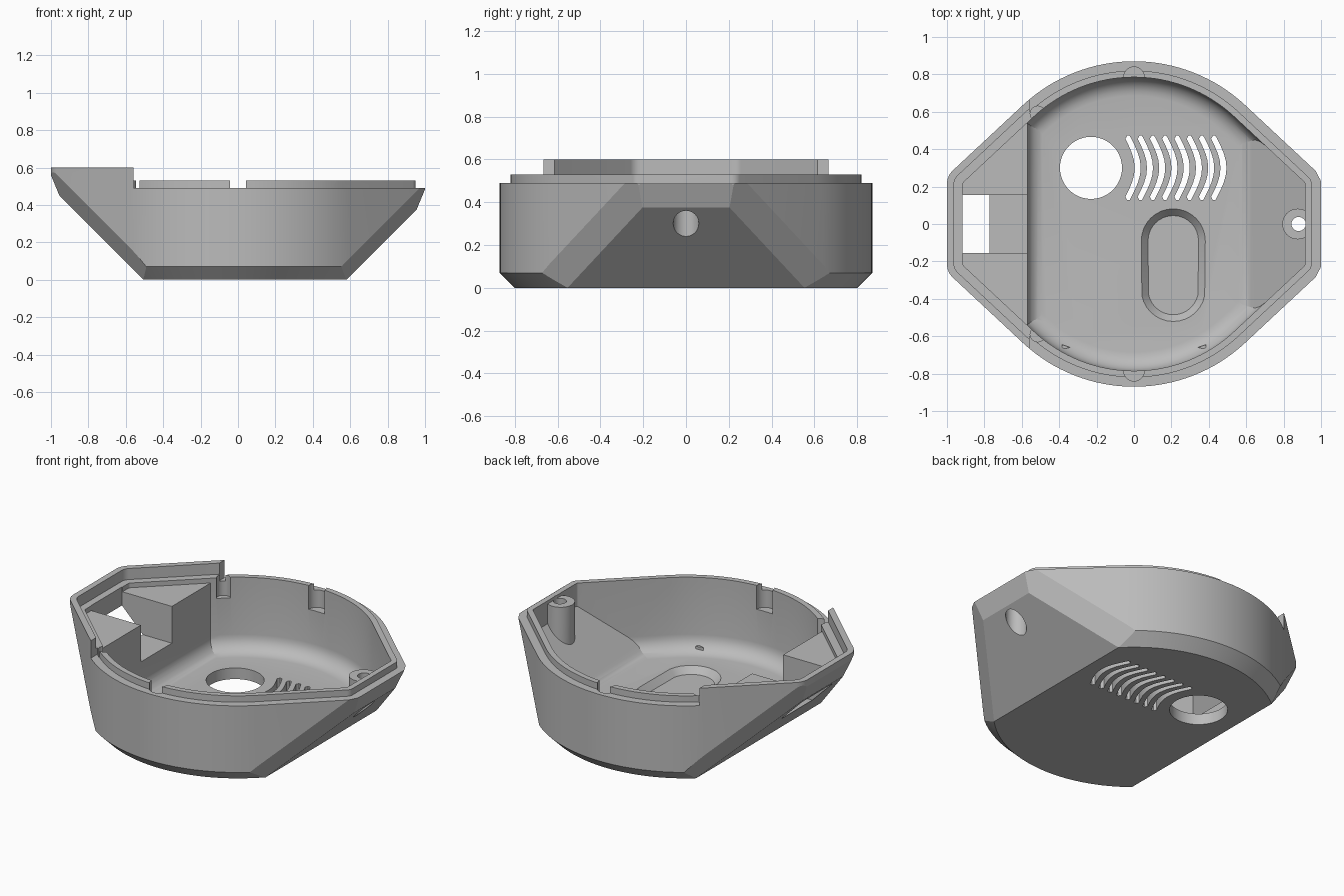
import bpy, bmesh
from math import sin, cos, radians, pi
from mathutils import Vector

if "Cube" in bpy.data.objects:
    bpy.data.objects.remove(bpy.data.objects["Cube"])

grey = bpy.data.materials.new("plain grey")
grey.use_nodes = True
grey.diffuse_color = (0.5, 0.5, 0.5, 1)
grey.node_tree.nodes["Principled BSDF"].inputs["Base Color"].default_value = (0.5, 0.5, 0.5, 1)

RADIUS, TANGENT, WALL = 0.87, 47, 0.085


def outline(d):
    """Plan of the housing, moved inward by d: round sides, tangents, blunt ends."""
    r, c = RADIUS - d, max(0.1 - d, 0.02)
    t = radians(TANGENT)
    cx = 1 - d - c
    cy = (r - c - cos(t) * cx) / sin(t)
    quarter = [(cx + c * cos(t * i / 6), cy + c * sin(t * i / 6)) for i in range(7)]
    for i in range(17):
        a = t + (pi / 2 - t) * i / 16
        quarter.append((r * cos(a), r * sin(a)))
    half = quarter + [(-x, y) for x, y in reversed(quarter[:-1])]
    return half + [(x, -y) for x, y in reversed(half)]


def circle(x, y, r, n=32):
    return [(x + r * cos(2 * pi * i / n), y + r * sin(2 * pi * i / n)) for i in range(n)]


def stadium(x, y, r, straight):
    return [(px, py + (straight if i < 17 else -straight))
            for i, (px, py) in enumerate(circle(x, y, r))]


def rect(x0, x1, y0, y1):
    return [(x0, y0), (x1, y0), (x1, y1), (x0, y1)]


def loft(name, rings, planes=()):
    """Solid through stacked rings, trimmed by planes given as (normal, offset)."""
    bm = bmesh.new()
    rows = [[bm.verts.new((x, y, z)) for x, y in pts] for pts, z in rings]
    n = len(rows[0])
    bm.faces.new(rows[0][::-1])
    bm.faces.new(rows[-1])
    for a, b in zip(rows, rows[1:]):
        for i in range(n):
            j = (i + 1) % n
            bm.faces.new((a[i], a[j], b[j], b[i]))
    for normal, offset in planes:
        nv = Vector(normal)
        bmesh.ops.bisect_plane(bm, geom=bm.verts[:] + bm.edges[:] + bm.faces[:], dist=1e-5,
                               plane_co=nv * offset / nv.length_squared,
                               plane_no=nv, clear_outer=True)
        bmesh.ops.holes_fill(bm, edges=[e for e in bm.edges if e.is_boundary], sides=0)
    bmesh.ops.recalc_face_normals(bm, faces=bm.faces[:])
    mesh = bpy.data.meshes.new(name)
    bm.to_mesh(mesh)
    bm.free()
    mesh.materials.append(grey)
    ob = bpy.data.objects.new(name, mesh)
    bpy.context.collection.objects.link(ob)
    return ob


def prism(name, pts, z0, z1, planes=()):
    return loft(name, [(pts, z0), (pts, z1)], planes)


def combine(target, tool, operation="DIFFERENCE"):
    """Boolean the tool into the target, then remove the tool."""
    mod = target.modifiers.new("boolean", "BOOLEAN")
    mod.operation, mod.solver, mod.object = operation, "EXACT", tool
    bpy.context.view_layer.update()
    result = target.evaluated_get(bpy.context.evaluated_depsgraph_get())
    mesh = bpy.data.meshes.new_from_object(result)
    target.modifiers.clear()
    target.data = mesh
    bpy.data.objects.remove(tool)


# Outer shell: sloped ends with chamfers to the end walls and the side walls
t = radians(TANGENT)
k = 0.7071
trims = []
for side, shift in ((1, 0.0), (-1, 0.053)):
    trims.append(((side * k, 0, -k), 0.41 - shift))
    trims.append(((side * (1 + k), 0, -k), 1.365 - shift))
    for s in (1, -1):
        trims.append(((side * (cos(t) + k), s * sin(t), -k), 1.21 - shift))
shell = loft("housing_shell", [(outline(0.07), 0), (outline(0), 0.07), (outline(0), 0.6)], trims)

# Lower rim with a standing lip, leaving the raised collar at one end
rim_cut = prism("rim_cutter", rect(-0.56, 1.5, -1.5, 1.5), 0.49, 0.9)
combine(rim_cut, prism("lip", outline(0.05), 0.3, 0.53))
combine(shell, rim_cut)

# Ledge and shelf inside the collar
combine(shell, prism("ledge_cutter", outline(0.038), 0.53, 0.8))
combine(shell, prism("shelf_cutter", outline(WALL), 0.5, 0.85))

# Main cavity with a filleted floor, one upright end and one sloped end
FLOOR, FILLET = 0.07, 0.1
rings = []
for i in range(7):
    a = pi / 2 * i / 6
    rings.append((outline(WALL + FILLET * (1 - sin(a))), FLOOR + FILLET * (1 - cos(a))))
rings.append((outline(WALL), 0.9))
fillets = []
for cx, r, side, angles in ((0.48, 0.09, -1, (0, 15, 30, 45, 60, 75)),
                            (0.55, 0.12, 1, (45, 54, 63, 72, 81))):
    for deg in angles:
        a = radians(deg)
        fillets.append(((side * cos(a), 0, -sin(a)),
                        cos(a) * cx - sin(a) * (FLOOR + r) + r))
combine(shell, loft("cavity_cutter", rings, fillets))

# Connector channel opening through the sloped end
combine(shell, prism("channel_cutter", rect(-0.918, -0.5, -0.155, 0.155), 0.268, 0.9))

# Screw boss with a counterbore from below
combine(shell, prism("screw_boss", circle(0.875, 0, 0.082), 0.15, 0.51,
                     [((1, 0, -1), 0.545), ((1, 0, 0), 0.94)]), "UNION")
combine(shell, prism("screw_hole", circle(0.88, 0, 0.038), 0.1, 0.9))
combine(shell, prism("counterbore", circle(0.88, 0, 0.06), 0.1, 0.42))

# Round locating recesses in the wall
for s in (1, -1):
    combine(shell, prism("recess_cutter", circle(0, s * 0.785, 0.055), 0.38, 0.9))
    combine(shell, prism("recess_cutter", circle(-0.515, s * 0.59, 0.04), 0.4, 0.9))

# Round floor opening and tapered oval recess
combine(shell, prism("round_opening", circle(-0.23, 0.3, 0.166, 48), -0.1, 0.3))
combine(shell, loft("oval_recess", [(stadium(0.21, -0.22, 0.135, 0.13), 0.03),
                                    (stadium(0.21, -0.22, 0.172, 0.13), FLOOR + 0.001),
                                    (stadium(0.21, -0.22, 0.172, 0.13), 0.1)]))

# Row of curved vent slots
for i in range(8):
    x0 = -0.03 + 0.0655 * i
    spine = [(x0 + 0.05 * cos(pi / 2 * u / 4), 0.3 + 0.155 * u / 4) for u in range(-4, 5)]
    slot = [(x + 0.016, y) for x, y in spine] + [(x0 + 0.007, 0.472), (x0 - 0.007, 0.472)]
    slot += [(x - 0.016, y) for x, y in reversed(spine)] + [(x0 - 0.007, 0.128), (x0 + 0.007, 0.128)]
    combine(shell, prism("vent_cutter", slot, -0.1, 0.2))

# Small triangular pips on the floor fillet
for s in (1, -1):
    prism("floor_pip_" + ("left" if s > 0 else "right"),
          [(s * 0.34, -0.66), (s * 0.385, -0.67), (s * 0.385, -0.645)], 0.06, 0.11)

bpy.ops.object.select_all(action="DESELECT")
shell.select_set(True)
bpy.context.view_layer.objects.active = shell
bpy.ops.object.shade_smooth_by_angle(angle=radians(20))
